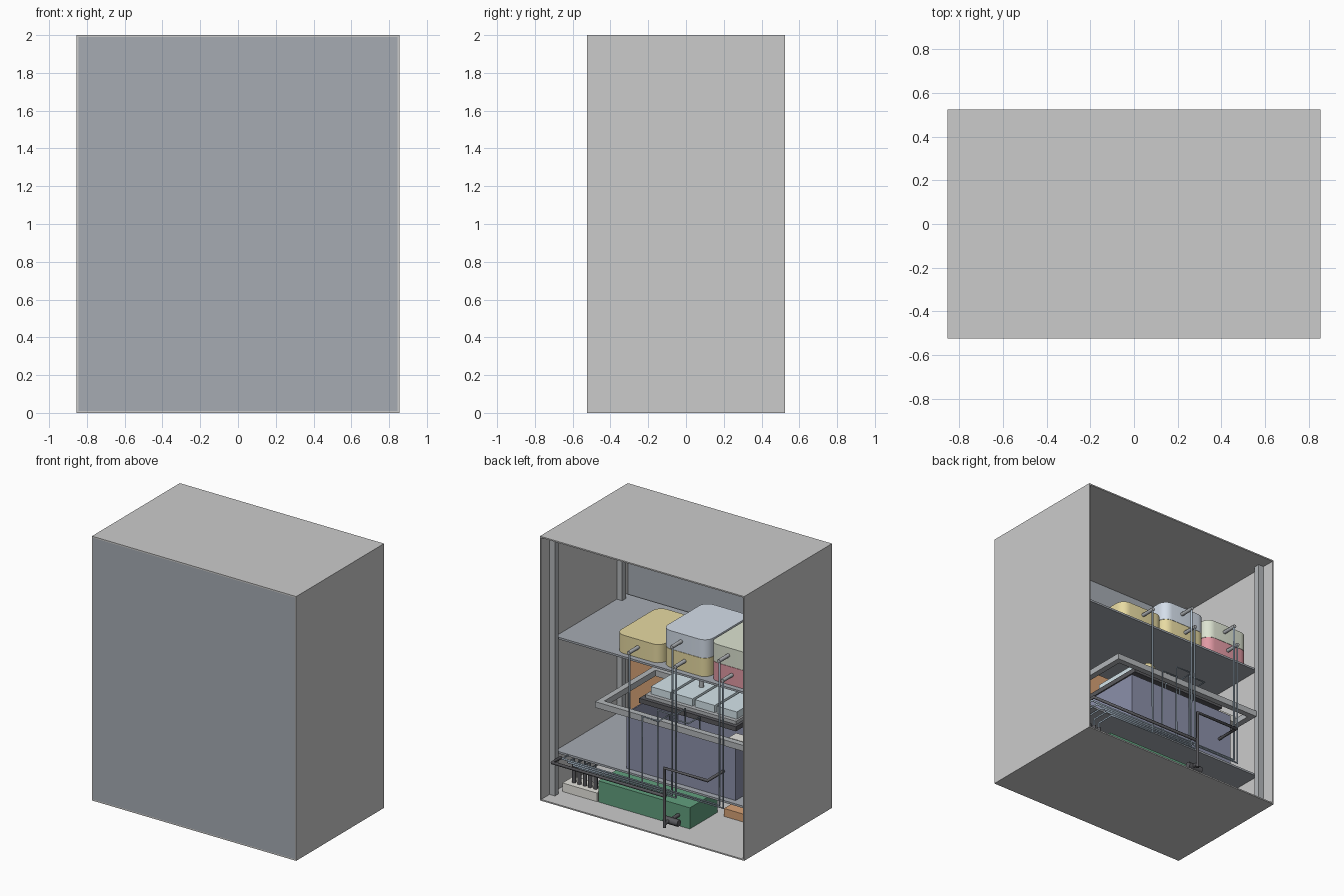
import bpy, bmesh
from mathutils import Vector

if "Cube" in bpy.data.objects:
    bpy.data.objects.remove(bpy.data.objects["Cube"])


def mat(name, r, g, b):
    m = bpy.data.materials.new(name)
    m.diffuse_color = (r, g, b, 1)
    m.use_nodes = True
    m.node_tree.nodes["Principled BSDF"].inputs["Base Color"].default_value = m.diffuse_color
    return m


SLATE = mat("slate", .38, .41, .45)
STEEL = mat("steel", .45, .47, .49)
YELLOW = mat("yellow", .80, .70, .36)
BLUE = mat("pale_blue", .66, .73, .82)
GREEN = mat("pale_green", .72, .77, .64)
RED = mat("red", .75, .32, .37)
NAVY = mat("navy", .26, .28, .40)
BLACK = mat("black", .10, .10, .11)
BOARD = mat("dark_green", .12, .35, .21)
ORANGE = mat("orange", .68, .36, .18)
TUBE = mat("tube_blue", .50, .62, .74)
ICE = mat("ice_blue", .66, .78, .83)
CREAM = mat("cream", .80, .79, .74)


def finish(bm, name, m):
    me = bpy.data.meshes.new(name)
    bm.to_mesh(me)
    bm.free()
    o = bpy.data.objects.new(name, me)
    bpy.context.collection.objects.link(o)
    if m:
        me.materials.append(m)
    return o


def box(name, x0, x1, y0, y1, z0, z1, m=None, round_r=0, hollow=0):
    """Box by its limits; optionally rounded upright edges or an open-topped tank."""
    bm = bmesh.new()
    bmesh.ops.create_cube(bm, size=1)
    for v in bm.verts:
        v.co = Vector((x0 + (v.co.x + .5) * (x1 - x0),
                       y0 + (v.co.y + .5) * (y1 - y0),
                       z0 + (v.co.z + .5) * (z1 - z0)))
    if round_r:
        up = [e for e in bm.edges
              if abs(e.verts[0].co.z - e.verts[1].co.z) > 1e-4]
        bmesh.ops.bevel(bm, geom=up, offset=round_r, segments=6,
                        profile=.5, affect='EDGES')
    if hollow:
        bm.normal_update()
        top = [f for f in bm.faces if f.normal.z > .9]
        bmesh.ops.inset_region(bm, faces=top, thickness=hollow)
        low = bmesh.ops.extrude_face_region(bm, geom=top)
        bmesh.ops.delete(bm, geom=top, context='FACES')
        vs = [g for g in low['geom'] if isinstance(g, bmesh.types.BMVert)]
        bmesh.ops.translate(bm, verts=vs, vec=(0, 0, -(z1 - z0 - hollow)))
    o = finish(bm, name, m)
    if round_r:
        bpy.ops.object.select_all(action='DESELECT')
        o.select_set(True)
        bpy.context.view_layer.objects.active = o
        bpy.ops.object.shade_smooth_by_angle()
    return o


def tube(name, pts, r, m):
    """Round pipe along a path of points."""
    c = bpy.data.curves.new(name, 'CURVE')
    c.dimensions = '3D'
    c.bevel_depth = r
    c.bevel_resolution = 1
    c.use_fill_caps = True
    s = c.splines.new('POLY')
    s.points.add(len(pts) - 1)
    for p, q in zip(s.points, pts):
        p.co = (*q, 1)
    o = bpy.data.objects.new(name, c)
    bpy.context.collection.objects.link(o)
    c.materials.append(m)


# Cabinet shell, open at the back
box("floor_panel", -.855, .855, -.525, .525, 0, .01)
box("roof_panel", -.855, .855, -.525, .525, 1.99, 2)
for s, n in ((-1, "left"), (1, "right")):
    a, b = sorted((s * .845, s * .855))
    box(n + "_side_panel", a, b, -.525, .525, .01, 1.99)
box("front_panel", -.845, .845, -.525, -.515, .01, 1.99, SLATE)

# Corner posts and shelves
for sx in (-1, 1):
    for sy in (-1, 1):
        xs, ys = sorted((sx * .80, sx * .845)), sorted((sy * .38, sy * .425))
        box("corner_post", *xs, *ys, .01, 1.99, STEEL)
box("upper_shelf", -.845, .845, -.49, .355, 1.165, 1.18, SLATE)
box("lower_shelf", -.845, .845, -.49, .355, .30, .315, SLATE)

# Supply containers, each with an outlet and a hose running down and across
stock = [(.18, 0, YELLOW), (-.21, 0, YELLOW), (-.21, 1, BLUE),
         (-.605, 0, RED), (-.605, 1, GREEN)]
for i, (x, level, m) in enumerate(stock):
    z = 1.18 + .14 * level
    box("supply_container", x - .19, x + .19, -.20, .315, z, z + .138, m, round_r=.07)
    ox = x + (.03 if level else 0)
    tube("outlet", [(ox, .30, z + .08), (ox, .43, z + .08)], .014, STEEL)
    hz = .25 + .014 * i
    px = .56 + .045 * i
    tube("supply_hose", [(ox, .42, z + .08), (ox, .42, hz), (px, .42, hz),
                         (px, .28, hz), (px, .28, .20)], .007, TUBE)

# Pump block on the floor
box("pump_block", .51, .80, .20, .335, .01, .075, CREAM)
for i in range(5):
    x = .56 + .045 * i
    tube("pump", [(x, .28, .07), (x, .28, .21)], .016, BLACK)

# Floor equipment
box("control_box", -.265, .50, 0, .333, .01, .17, BOARD)
box("power_unit", -.72, -.34, -.25, .03, .01, .07, ORANGE)

# Tank with tray and slabs
box("tank", -.633, .28, -.30, .31, .315, .74, NAVY, hollow=.015)
for y0, y1 in ((-.30, -.255), (.355, .40)):
    box("frame_long_bar", -.80, .48, y0, y1, .755, .80, STEEL)
for x0, x1 in ((-.80, -.755), (.435, .48)):
    box("frame_end_bar", x0, x1, -.255, .355, .755, .80, STEEL)
box("tray_base", -.60, .21, -.24, .26, .81, .845, BLACK)
box("tray_top", -.58, .18, -.22, .23, .845, .87, STEEL)
for i in range(4):
    x = .155 - i * .185
    box("slab", x - .165, x, -.2, .2, .87, .925, ICE)
box("level_sensor", -.70, -.56, .20, .29, .715, .765, CREAM)

# Panel behind the tank and a small dome above the slabs
box("rear_unit", -.08, .73, -.46, -.38, .315, 1.14, ORANGE)
bm = bmesh.new()
bmesh.ops.create_uvsphere(bm, u_segments=16, v_segments=8, radius=.055)
bmesh.ops.translate(bm, verts=bm.verts, vec=(-.13, 0, 1.06))
finish(bm, "dome", YELLOW)
tube("dome_stem", [(-.13, 0, .92), (-.13, 0, 1.02)], .02, STEEL)

# Looping hoses between the tank and the lower level
for x, z in ((.08, .80), (-.05, .88), (-.17, .85)):
    tube("tank_hose", [(x, .41, .28), (x, .41, z), (x - .14, .41, z),
                       (x - .14, .28, z), (x - .14, .28, .70)], .006, TUBE)

# Black waste pipe, feed pipe and valve
tube("waste_pipe", [(-.17, .50, .06), (-.17, .50, .51), (-.53, .50, .51),
                    (-.53, .31, .51)], .012, BLACK)
tube("feed_pipe", [(.78, .38, .29), (.78, .485, .29), (-.17, .485, .29)], .012, BLACK)
tube("valve_pipe", [(-.17, .50, .09), (-.17, .33, .09)], .014, BLACK)
tube("valve_body", [(-.13, .44, .09), (-.25, .44, .09)], .026, BLACK)
